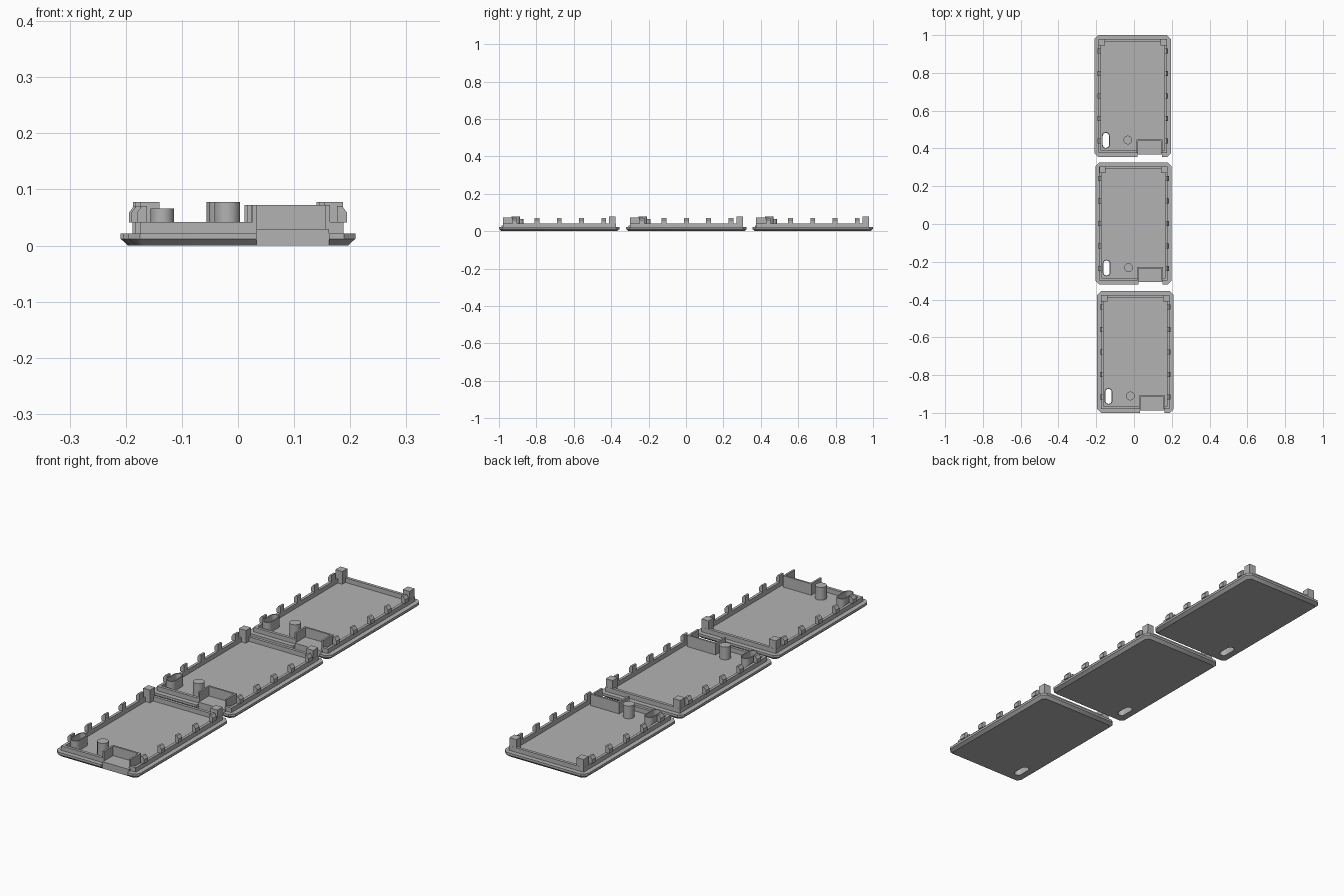
import bpy, bmesh, math

if "Cube" in bpy.data.objects:
    bpy.data.objects.remove(bpy.data.objects["Cube"])

grey = bpy.data.materials.new("plain grey")
grey.diffuse_color = (0.45, 0.45, 0.45, 1)
grey.use_nodes = True
grey.node_tree.nodes["Principled BSDF"].inputs["Base Color"].default_value = grey.diffuse_color

HX, HY = 0.202, 0.3225          # half size of one cover
OFFSETS = [(-0.007, 0.6775), (-0.003, 0.002), (0.007, -0.6775)]


def to_object(bm, name):
    bmesh.ops.recalc_face_normals(bm, faces=bm.faces)
    mesh = bpy.data.meshes.new(name)
    bm.to_mesh(mesh)
    bm.free()
    mesh.materials.append(grey)
    ob = bpy.data.objects.new(name, mesh)
    bpy.context.collection.objects.link(ob)
    return ob


def prism(bm, outline, z0, z1):
    """Extrude a flat outline from z0 to z1."""
    face = bm.faces.new([bm.verts.new((x, y, z0)) for x, y in outline])
    out = bmesh.ops.extrude_face_region(bm, geom=[face])
    for v in out["geom"]:
        if isinstance(v, bmesh.types.BMVert):
            v.co.z = z1


def rect(x0, x1, y0, y1):
    return [(x0, y0), (x1, y0), (x1, y1), (x0, y1)]


def octagon(hx, hy, c):
    return [(-hx + c, -hy), (hx - c, -hy), (hx, -hy + c), (hx, hy - c),
            (hx - c, hy), (-hx + c, hy), (-hx, hy - c), (-hx, -hy + c)]


def stadium(cx, cy, r, half, n=12):
    """Rounded slot outline, long along y."""
    pts = []
    for i in range(2 * n + 2):
        k = i if i <= n else i - 1
        a = math.pi * k / n
        s = half - r if i <= n else r - half
        pts.append((cx + r * math.cos(a), cy + s + r * math.sin(a)))
    return pts


def solid(name, outline, z0, z1):
    bm = bmesh.new()
    prism(bm, outline, z0, z1)
    return to_object(bm, name)


def cut(ob, cutter):
    """Subtract the cutter and bake the result."""
    mod = ob.modifiers.new("cut", 'BOOLEAN')
    mod.operation, mod.solver, mod.object = 'DIFFERENCE', 'EXACT', cutter
    bpy.context.view_layer.update()
    mesh = bpy.data.meshes.new_from_object(
        ob.evaluated_get(bpy.context.evaluated_depsgraph_get()))
    ob.modifiers.clear()
    ob.data = mesh


parts = []

# base plate with chamfered underside
bm = bmesh.new()
rings = [[bm.verts.new((x, y, z)) for x, y in octagon(HX - i, HY - i, c)]
         for z, i, c in ((0, 0.013, 0.014), (0.012, 0, 0.02), (0.022, 0, 0.02))]
for a, b in zip(rings, rings[1:]):
    for i in range(8):
        j = (i + 1) % 8
        bm.faces.new((a[i], a[j], b[j], b[i]))
bm.faces.new(rings[0])
bm.faces.new(rings[-1])
plate = to_object(bm, "base_plate")

# collar around the slot
SX, SY = -0.142, -0.235
collar = solid("slot_collar", stadium(SX, SY, 0.021, 0.044), 0.0215, 0.066)

# cutters for slot and port recess
slot = solid("slot_cutter", stadium(SX, SY, 0.0165, 0.0395), -0.1, 0.2)
recess = solid("recess_cutter", rect(0.026, 0.155, -0.4, -0.3095), -0.1, 0.2)
cut(plate, slot)
cut(plate, recess)
cut(collar, slot)
for c in (slot, recess):
    bpy.data.objects.remove(c)
parts += [plate, collar]

# raised rim, open at the port
XO, YO, XI, YI, G0, G1 = 0.181, 0.302, 0.169, 0.289, 0.019, 0.157
parts.append(solid("rim", [
    (G0, -YO), (-XO, -YO), (-XO, YO), (XO, YO), (XO, -YO), (G1, -YO),
    (G1, -YI), (XI, -YI), (XI, YI), (-XI, YI), (-XI, -YI), (G0, -YI)],
    0.0215, 0.042))

# port housing: three walls open to the front, with a raised sill
W, PY = 0.008, -0.23
parts.append(solid("port_housing", [
    (G0, -YO), (G0, PY), (G1, PY), (G1, -YO), (G1 - W, -YO),
    (G1 - W, PY - W), (G0 + W, PY - W), (G0 + W, -YO)], 0.0215, 0.072))
parts.append(solid("port_sill", rect(0.026, 0.155, -0.3095, PY - 0.004), 0.0215, 0.03))

# round peg
peg = [(-0.026 + 0.023 * math.cos(a), -0.233 + 0.023 * math.sin(a))
       for a in (math.tau * i / 32 for i in range(32))]
parts.append(solid("peg", peg, 0.0215, 0.078))

# square posts in the back corners
bm = bmesh.new()
for s in (-1, 1):
    prism(bm, rect(*sorted((s * 0.147, s * 0.1805)), 0.267, 0.3015), 0.0215, 0.078)
parts.append(to_object(bm, "corner_posts"))

# bevelled snap clips along both sides
bm = bmesh.new()
profile = [(0.169, 0.0415), (0.187, 0.0415), (0.187, 0.059), (0.178, 0.071), (0.169, 0.071)]
for s in (-1, 1):
    for k in range(-2, 3):
        y = 0.119 * k
        ends = [[bm.verts.new((s * x, y + d, z)) for x, z in profile]
                for d in (-0.013, 0.013)]
        for e in ends:
            bm.faces.new(e)
        for i in range(5):
            j = (i + 1) % 5
            bm.faces.new((ends[0][i], ends[0][j], ends[1][j], ends[1][i]))
parts.append(to_object(bm, "side_clips"))

# smooth the round walls, then place the three covers
for ob in parts:
    ob.data.shade_smooth()
    ob.data.set_sharp_from_angle(angle=math.radians(30))
for n, (x, y) in enumerate(OFFSETS):
    for ob in parts:
        o = ob if n == 0 else ob.copy()
        if n:
            bpy.context.collection.objects.link(o)
        o.location = (x, y, 0)
